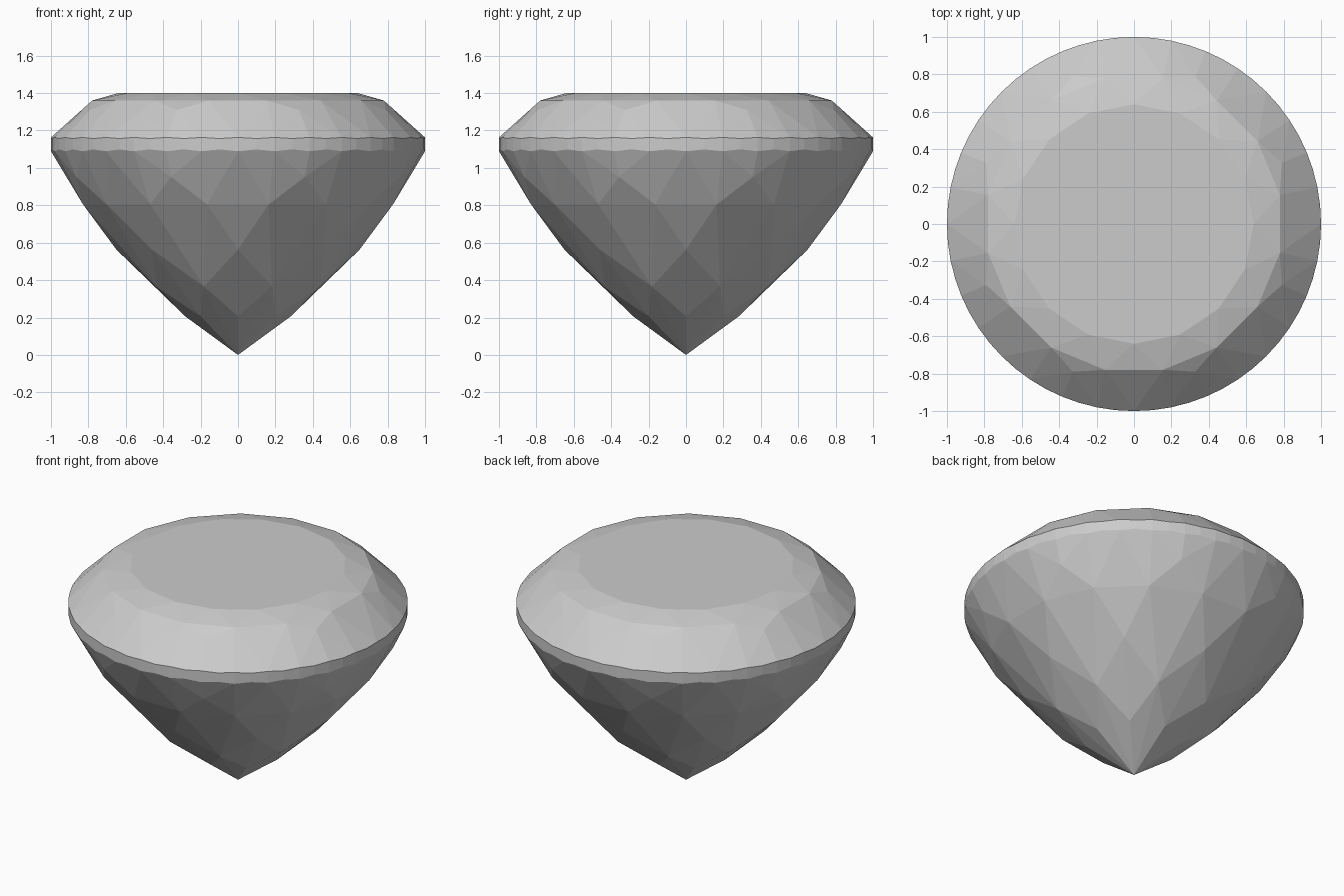
import bpy
import bmesh
from math import sin, cos, radians, pi

cube = bpy.data.objects.get("Cube")
if cube:
    bpy.data.objects.remove(cube, do_unlink=True)

# One plain grey for the whole stone
grey = bpy.data.materials.new("stone grey")
grey.use_nodes = True
colour = (0.6, 0.6, 0.6, 1)
grey.diffuse_color = colour
grey.node_tree.nodes["Principled BSDF"].inputs["Base Color"].default_value = colour

bm = bmesh.new()


def ring(count, radius, z, turn=0.0):
    """Corner points of the facets, evenly spaced round the axis."""
    for i in range(count):
        a = 2 * pi * i / count + radians(turn)
        bm.verts.new((radius * sin(a), radius * cos(a), z))


# Table and crown corners
ring(16, 0.64, 1.40)
ring(16, 0.795, 1.36, 11.25)
ring(8, 0.855, 1.31, 22.5)

# Scalloped girdle: facet corners, then the middles of the arcs
ring(32, 1.0, 1.163)
ring(32, 1.0, 1.157, 5.625)
ring(32, 1.0, 1.089)
ring(32, 1.0, 1.099, 5.625)

# Pavilion corners down to the point
ring(8, 0.936, 0.952, 22.5)
ring(16, 0.845, 0.805, 11.25)
ring(8, 0.65, 0.563)
ring(8, 0.475, 0.366, 22.5)
ring(8, 0.283, 0.207)
bm.verts.new((0, 0, 0))

# Flat facets wrap all the corners
hull = bmesh.ops.convex_hull(bm, input=bm.verts)
loose = [v for v in bm.verts if not v.link_faces]
bmesh.ops.delete(bm, geom=loose, context='VERTS')
bmesh.ops.dissolve_limit(bm, angle_limit=radians(1.0),
                         verts=bm.verts, edges=bm.edges)
bmesh.ops.recalc_face_normals(bm, faces=bm.faces)

mesh = bpy.data.meshes.new("cut_gemstone")
bm.to_mesh(mesh)
bm.free()
mesh.materials.append(grey)
gem = bpy.data.objects.new("cut_gemstone", mesh)
bpy.context.collection.objects.link(gem)
